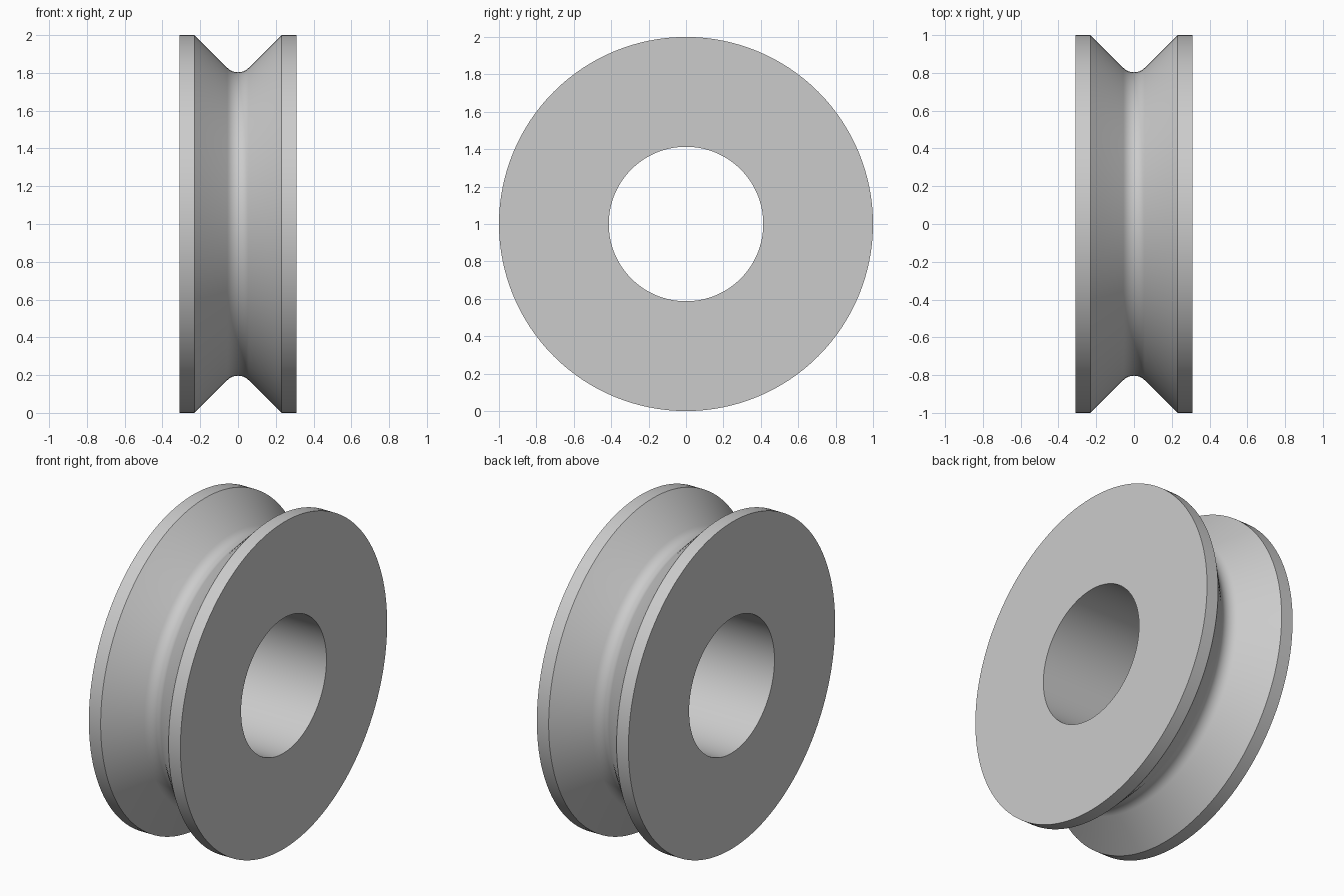
import bpy, bmesh
from math import sin, cos, pi, radians, sqrt

cube = bpy.data.objects.get("Cube")
if cube:
    bpy.data.objects.remove(cube, do_unlink=True)

SEGMENTS = 128
OUTER, BORE, HALF_WIDTH = 1.0, 0.413, 0.31
GROOVE_HALF, FILLET = 0.23, 0.08

# Plain grey metal
grey = bpy.data.materials.new("grey metal")
grey.use_nodes = True
colour = (0.6, 0.6, 0.6, 1)
grey.diffuse_color = colour
grey.node_tree.nodes["Principled BSDF"].inputs["Base Color"].default_value = colour

# Half-section as (x, radius): a 45 degree groove with a rounded floor
arc_centre = OUTER - GROOVE_HALF + FILLET * sqrt(2)
arc = []
for i in range(11):
    a = radians(-45 + 9 * i)
    arc.append((FILLET * sin(a), arc_centre - FILLET * cos(a)))
profile = [(-HALF_WIDTH, BORE), (-HALF_WIDTH, OUTER), (-GROOVE_HALF, OUTER),
           *arc,
           (GROOVE_HALF, OUTER), (HALF_WIDTH, OUTER), (HALF_WIDTH, BORE)]

# Revolve the closed section around the x axis
bm = bmesh.new()
rings = []
for s in range(SEGMENTS):
    t = 2 * pi * s / SEGMENTS
    rings.append([bm.verts.new((x, r * sin(t), r * cos(t))) for x, r in profile])
for s, ring in enumerate(rings):
    following = rings[(s + 1) % SEGMENTS]
    for i in range(len(profile)):
        j = (i + 1) % len(profile)
        bm.faces.new((ring[i], ring[j], following[j], following[i]))
bmesh.ops.recalc_face_normals(bm, faces=bm.faces)

mesh = bpy.data.meshes.new("grooved_wheel")
bm.to_mesh(mesh)
bm.free()
mesh.materials.append(grey)
wheel = bpy.data.objects.new("grooved_wheel", mesh)
wheel.location.z = OUTER
bpy.context.collection.objects.link(wheel)

# Smooth round surfaces, crisp rims
bpy.ops.object.select_all(action='DESELECT')
wheel.select_set(True)
bpy.context.view_layer.objects.active = wheel
bpy.ops.object.shade_smooth_by_angle(angle=radians(30))
